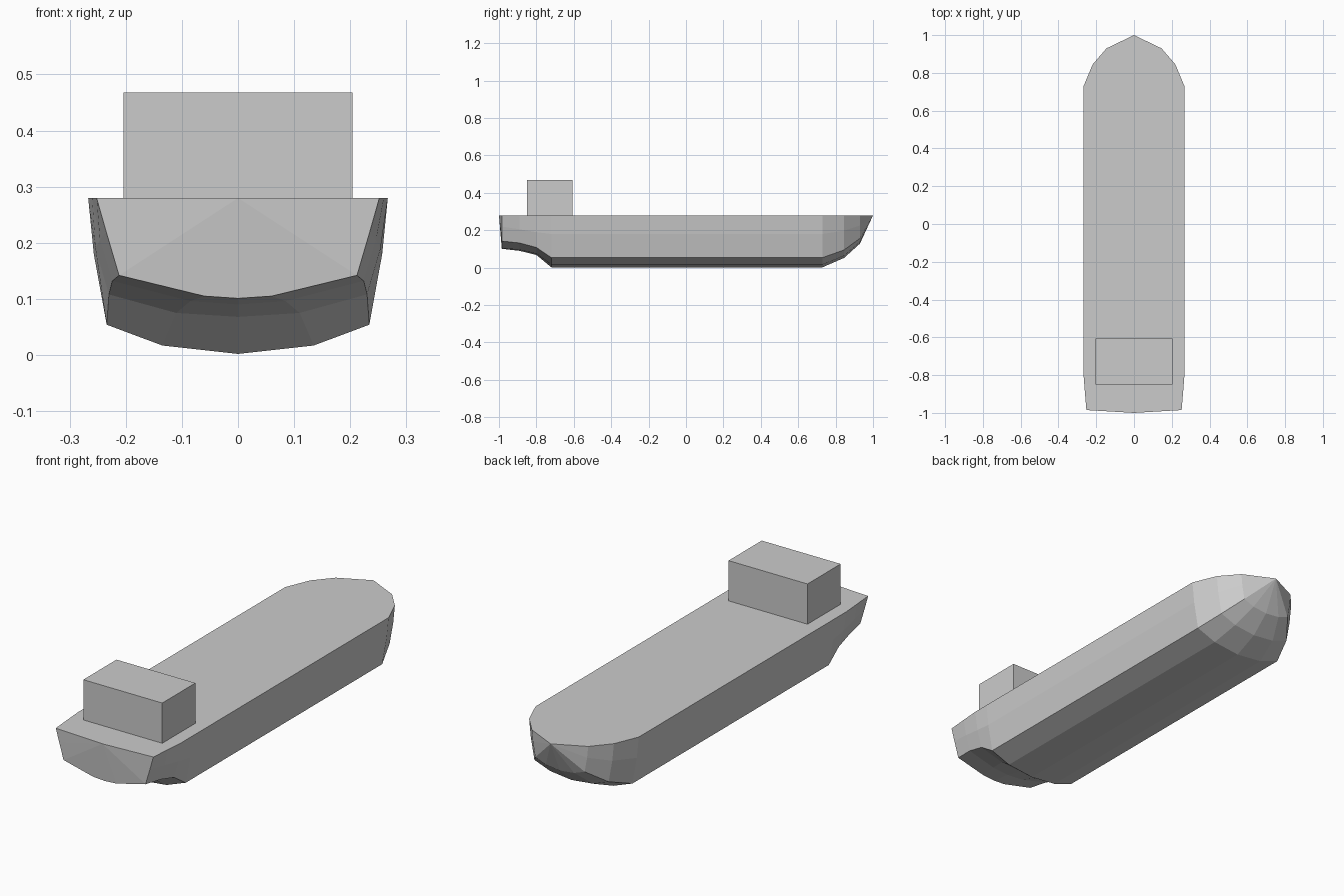
import bpy, bmesh

if "Cube" in bpy.data.objects:
    bpy.data.objects.remove(bpy.data.objects["Cube"])

DECK = 0.28
# Half cross-section amidships (x, z), from keel to deck edge
MID = [(0, 0.002), (0.135, 0.017), (0.234, 0.054), (0.257, 0.18), (0.267, DECK)]


def make_object(name, bm):
    bmesh.ops.recalc_face_normals(bm, faces=bm.faces)
    mesh = bpy.data.meshes.new(name)
    bm.to_mesh(mesh)
    bm.free()
    obj = bpy.data.objects.new(name, mesh)
    bpy.context.collection.objects.link(obj)
    return obj


def shrink(s):
    """Midship section scaled towards the deck centre, used for the bow."""
    return [(x * s, DECK - (DECK - z) * s) for x, z in MID]


# Hull stations from stern to bow
stations = [
    (-0.985, [(0, 0.101), (0.06, 0.105), (0.212, 0.142), (0.235, 0.22), (0.252, DECK)]),
    (-0.89, [(0, 0.09), (0.085, 0.096), (0.224, 0.132), (0.246, 0.205), (0.26, DECK)]),
    (-0.80, [(0, 0.068), (0.11, 0.075), (0.23, 0.108), (0.254, 0.19), (0.267, DECK)]),
    (-0.72, MID),
    (0.73, MID),
    (0.845, shrink(0.82)),
    (0.93, shrink(0.545)),
]

# Hull: loft mirrored sections, closing on the bow tip and the transom peak
bm = bmesh.new()
rings = []
for y, half in stations:
    full = [(-x, z) for x, z in reversed(half[1:])] + half
    rings.append([bm.verts.new((x, y, z)) for x, z in full])
for a, b in zip(rings, rings[1:]):
    for i in range(len(a) - 1):
        bm.faces.new((a[i], a[i + 1], b[i + 1], b[i]))
bow = bm.verts.new((0, 1, DECK))
stern = bm.verts.new((0, -1, DECK))
for ring, tip in ((rings[-1], bow), (rings[0], stern)):
    for p, q in zip(ring, ring[1:]):
        bm.faces.new((p, q, tip))
# Flat deck
bm.faces.new([r[-1] for r in rings] + [bow] + [r[0] for r in reversed(rings)] + [stern])
make_object("hull", bm)

# Bridge block standing on the deck, open underneath
bm = bmesh.new()
bmesh.ops.create_cube(bm, size=1)
bottom = [f for f in bm.faces if f.calc_center_median().z < -0.4]
bmesh.ops.delete(bm, geom=bottom, context='FACES_ONLY')
bmesh.ops.scale(bm, vec=(0.408, 0.245, 0.188), verts=bm.verts)
bmesh.ops.translate(bm, vec=(0, -0.728, DECK + 0.094), verts=bm.verts)
make_object("bridge_block", bm)
